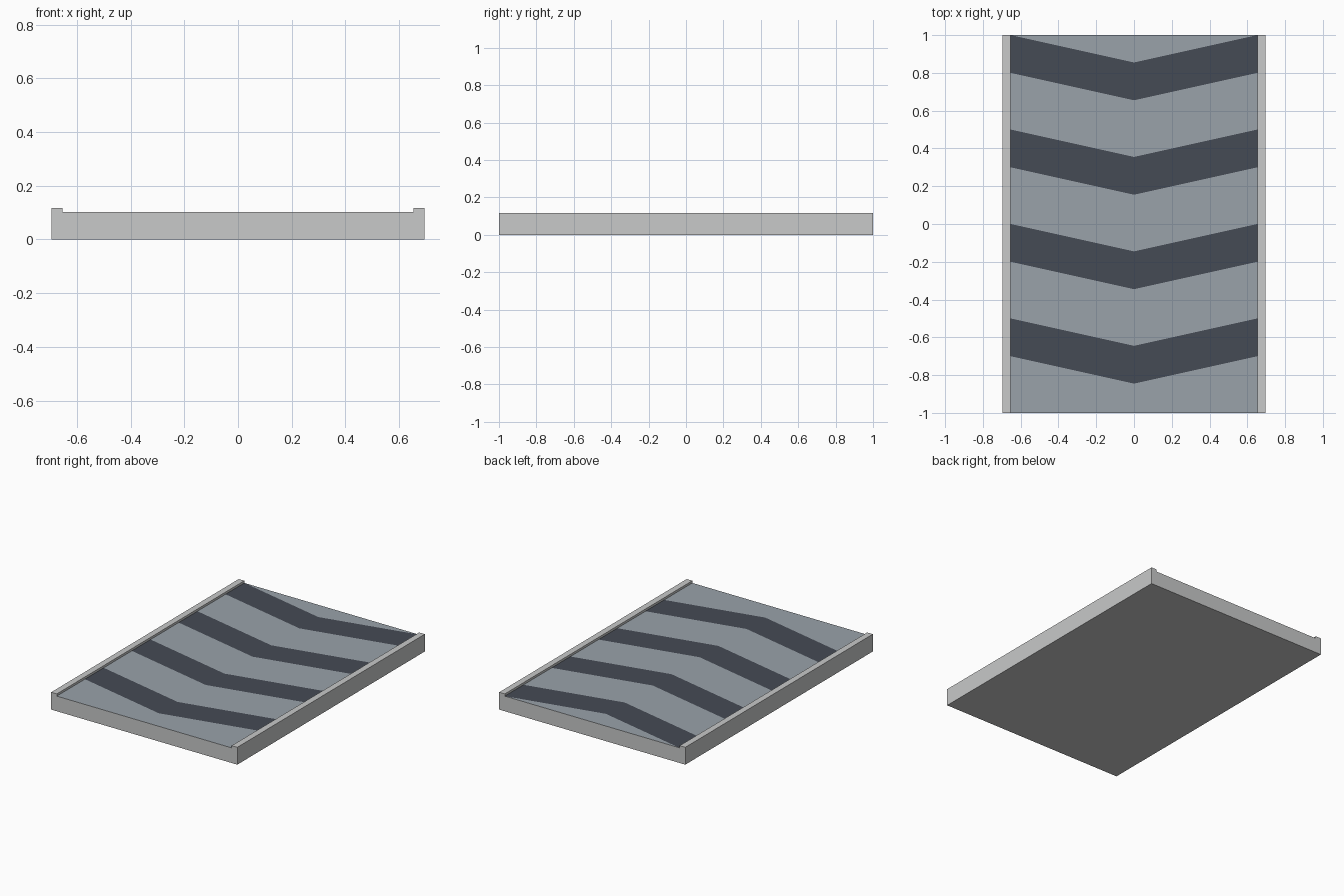
import bpy
import bmesh

if "Cube" in bpy.data.objects:
    bpy.data.objects.remove(bpy.data.objects["Cube"])

HALF_W, INNER, BELT_Z, RAIL_Z = 0.695, 0.653, 0.102, 0.117


def material(name, rgb):
    m = bpy.data.materials.new(name)
    m.diffuse_color = (*rgb, 1)
    m.use_nodes = True
    m.node_tree.nodes["Principled BSDF"].inputs["Base Color"].default_value = m.diffuse_color
    return m


light_grey = material("light grey", (0.58, 0.585, 0.585))
belt_grey = material("blue grey", (0.32, 0.36, 0.40))
dark_grey = material("dark slate", (0.060, 0.070, 0.089))


def finish(bm, name, mats):
    mesh = bpy.data.meshes.new(name)
    bm.to_mesh(mesh)
    bm.free()
    for m in mats:
        mesh.materials.append(m)
    obj = bpy.data.objects.new(name, mesh)
    bpy.context.collection.objects.link(obj)
    return obj


# Base tray: channel profile extruded along y, open where the belt sits
half = [(HALF_W, 0), (HALF_W, RAIL_Z), (INNER, RAIL_Z), (INNER, BELT_Z)]
profile = half + [(-x, z) for x, z in reversed(half)]
bm = bmesh.new()
front = bm.faces.new([bm.verts.new((x, -1, z)) for x, z in profile])
ext = bmesh.ops.extrude_face_region(bm, geom=[front], use_keep_orig=True)
bmesh.ops.translate(bm, vec=(0, 2, 0),
                    verts=[v for v in ext["geom"] if isinstance(v, bmesh.types.BMVert)])
bmesh.ops.recalc_face_normals(bm, faces=bm.faces)
bm.faces.ensure_lookup_table()
top = [f for f in bm.faces
       if all(abs(v.co.z - BELT_Z) < 1e-5 for v in f.verts)]
bmesh.ops.delete(bm, geom=top, context="FACES_ONLY")
finish(bm, "base_tray", [light_grey])

# Belt: alternating plain and chevron bands, cut as flat faces
DROP = 0.145
outer = [-1] + [y + d for y in (-0.7, -0.2, 0.3, 0.8) for d in (0, 0.2)]
centre = [-1] + [y - DROP for y in outer[1:]]
outer.append(1)
centre.append(1)
bm = bmesh.new()
for side in (-1, 1):
    for i in range(len(outer) - 1):
        pts = [(0, centre[i]), (side * INNER, outer[i]),
               (side * INNER, outer[i + 1]), (0, centre[i + 1])]
        pts = list(dict.fromkeys(pts))
        if side < 0:
            pts.reverse()
        f = bm.faces.new([bm.verts.new((x, y, BELT_Z)) for x, y in pts])
        f.material_index = i % 2
bmesh.ops.remove_doubles(bm, verts=bm.verts, dist=1e-5)
finish(bm, "chevron_belt", [belt_grey, dark_grey])
